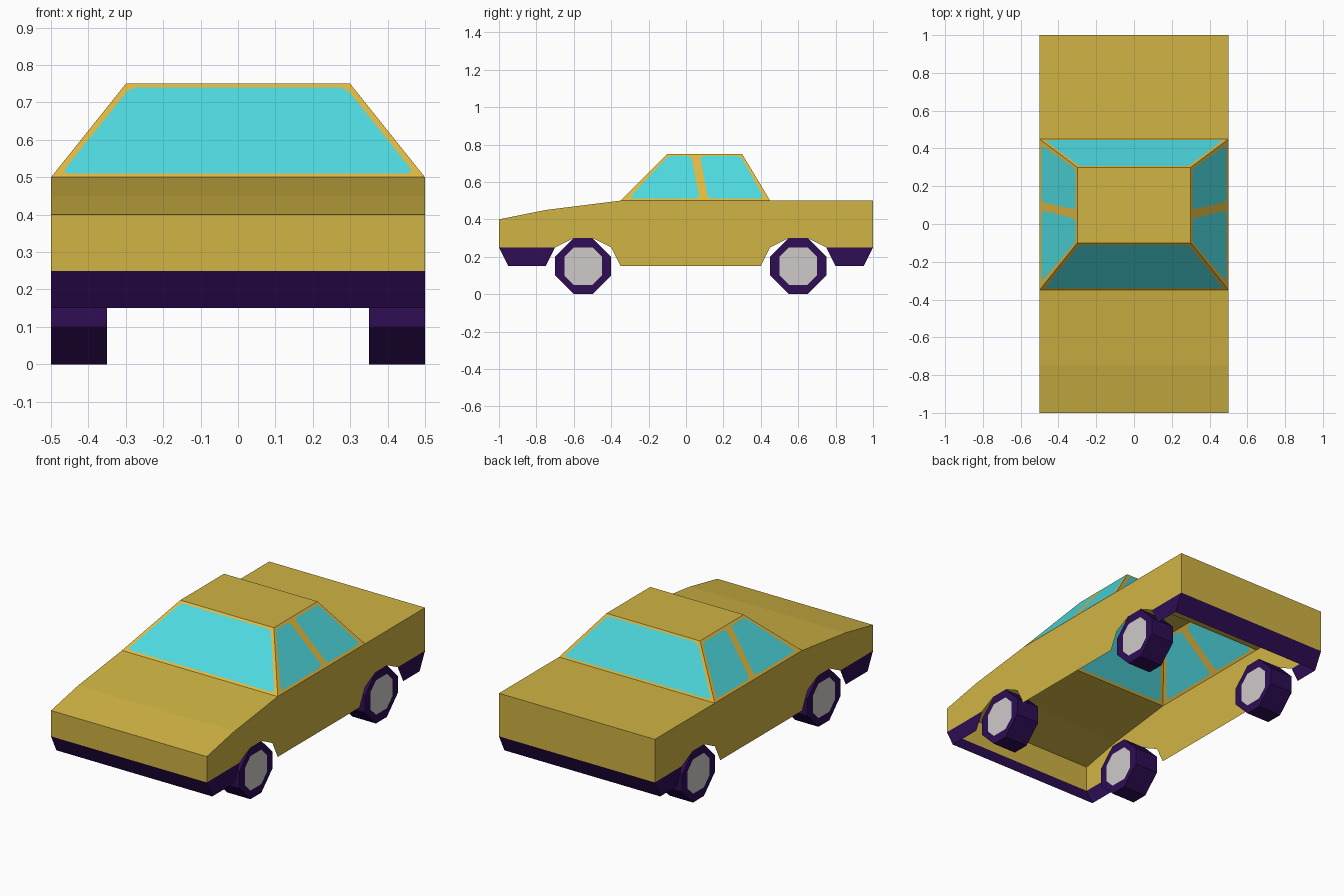
import bpy, bmesh

if "Cube" in bpy.data.objects:
    bpy.data.objects.remove(bpy.data.objects["Cube"])

def srgb(r, g, b):
    lin = [(c / 255 / 12.92) if c < 11 else ((c / 255 + 0.055) / 1.055) ** 2.4 for c in (r, g, b)]
    return (*lin, 1.0)

def material(name, rgb):
    m = bpy.data.materials.new(name)
    m.diffuse_color = srgb(*rgb)
    m.use_nodes = True
    m.node_tree.nodes["Principled BSDF"].inputs["Base Color"].default_value = m.diffuse_color
    return m

PAINT = material("yellow paint", (208, 180, 68))
TRIM = material("golden window trim", (226, 186, 66))
GLASS = material("cyan glass", (78, 219, 225))
RUBBER = material("dark purple", (46, 13, 84))
HUB = material("pale grey", (208, 202, 202))

def build(name, faces, mats):
    """Make a welded object from (points, material index) faces."""
    bm = bmesh.new()
    for pts, mi in faces:
        bm.faces.new([bm.verts.new(p) for p in pts]).material_index = mi
    bmesh.ops.remove_doubles(bm, verts=bm.verts, dist=1e-4)
    bmesh.ops.recalc_face_normals(bm, faces=bm.faces)
    me = bpy.data.meshes.new(name)
    bm.to_mesh(me)
    bm.free()
    for m in mats:
        me.materials.append(m)
    ob = bpy.data.objects.new(name, me)
    bpy.context.collection.objects.link(ob)
    return ob

def sides(profile, mi=0, w=0.5):
    return [([(s * w, y, z) for y, z in profile], mi) for s in (-1, 1)]

def strip(a, b, mi=0, w=0.5):
    return ([(-w, *a), (w, *a), (w, *b), (-w, *b)], mi)

# Body shell: open underneath and under the cabin
upper = [(-1, .25), (-1, .4), (-.75, .45), (-.35, .5), (.45, .5), (1, .5), (1, .25)]
lower = [(.75, .25), (.65, .3), (.55, .3), (.45, .25), (.4, .15),
         (-.35, .15), (-.4, .25), (-.5, .3), (-.6, .3), (-.7, .25)]
faces = sides(upper + lower)
faces += [strip(a, b) for i, (a, b) in enumerate(zip(upper, upper[1:])) if i != 3]
build("body", faces, [PAINT])

# Bumper skirts: thin open shells
for name, prof in (("front_bumper", [(-1, .25), (-.95, .15), (-.75, .15), (-.7, .25)]),
                   ("rear_bumper", [(1, .25), (.95, .15), (.8, .15), (.75, .25)])):
    build(name, sides(prof) + [strip(prof[0], prof[1])], [RUBBER])

# Cabin: trimmed panels, each with a corner-cut window
def window_panel(outer, inner, place, cut=0.014):
    ring = []
    for i, p in enumerate(inner):
        pair = []
        for q in (inner[i - 1], inner[(i + 1) % 4]):
            d = ((q[0] - p[0]) ** 2 + (q[1] - p[1]) ** 2) ** 0.5
            pair.append((p[0] + (q[0] - p[0]) * cut / d, p[1] + (q[1] - p[1]) * cut / d))
        ring.append(pair)
    out = [([v for pair in ring for v in pair], 2)]
    for i in range(4):
        j = (i + 1) % 4
        out.append(([outer[i], ring[i][1], ring[i][0]], 1))
        out.append(([outer[i], outer[j], ring[j][0], ring[i][1]], 1))
    return [([place(*p) for p in pts], mi) for pts, mi in out]

roof = [(-.3, -.1, .75), (.3, -.1, .75), (.3, .3, .75), (-.3, .3, .75)]
faces = [(roof, 0)]
screen = [(-.5, .5), (.5, .5), (.3, .75), (-.3, .75)]
screen_glass = [(-.472, .51), (.472, .51), (.288, .74), (-.288, .74)]
faces += window_panel(screen, screen_glass, lambda x, z: (x, -.35 + (z - .5), z))
faces += window_panel(screen, screen_glass, lambda x, z: (x, .45 - .6 * (z - .5), z))
front_side = ([(-.35, .5), (.095, .5), (.053, .75), (-.1, .75)],
              [(-.305, .512), (.073, .512), (.028, .738), (-.096, .738)])
rear_side = ([(.095, .5), (.45, .5), (.3, .75), (.053, .75)],
             [(.117, .512), (.418, .512), (.292, .738), (.076, .738)])
for s in (-1, 1):
    for outer, inner in (front_side, rear_side):
        faces += window_panel(outer, inner, lambda y, z: (s * (.5 - .8 * (z - .5)), y, z))
build("cabin", faces, [PAINT, TRIM, GLASS])

# Wheels: eight-sided tyres with flush hubs on both faces
def octagon(r, h=0.05):
    return [(r, -h), (r, h), (h, r), (-h, r), (-r, h), (-r, -h), (-h, -r), (h, -r)]

def wheel(name, side, yc):
    at = lambda x, p: (side * x, yc + p[0], .15 + p[1])
    tyre, hub = octagon(.15), octagon(.1)
    fs = []
    for x in (.35, .5):
        fs.append(([at(x, p) for p in hub], 1))
        for i in range(8):
            j = (i + 1) % 8
            fs.append(([at(x, tyre[i]), at(x, tyre[j]), at(x, hub[j]), at(x, hub[i])], 0))
    for i in range(8):
        j = (i + 1) % 8
        fs.append(([at(.35, tyre[i]), at(.35, tyre[j]), at(.5, tyre[j]), at(.5, tyre[i])], 0))
    build(name, fs, [RUBBER, HUB])

for side, sn in ((-1, "left"), (1, "right")):
    wheel(f"front_{sn}_wheel", side, -.55)
    wheel(f"rear_{sn}_wheel", side, .6)
